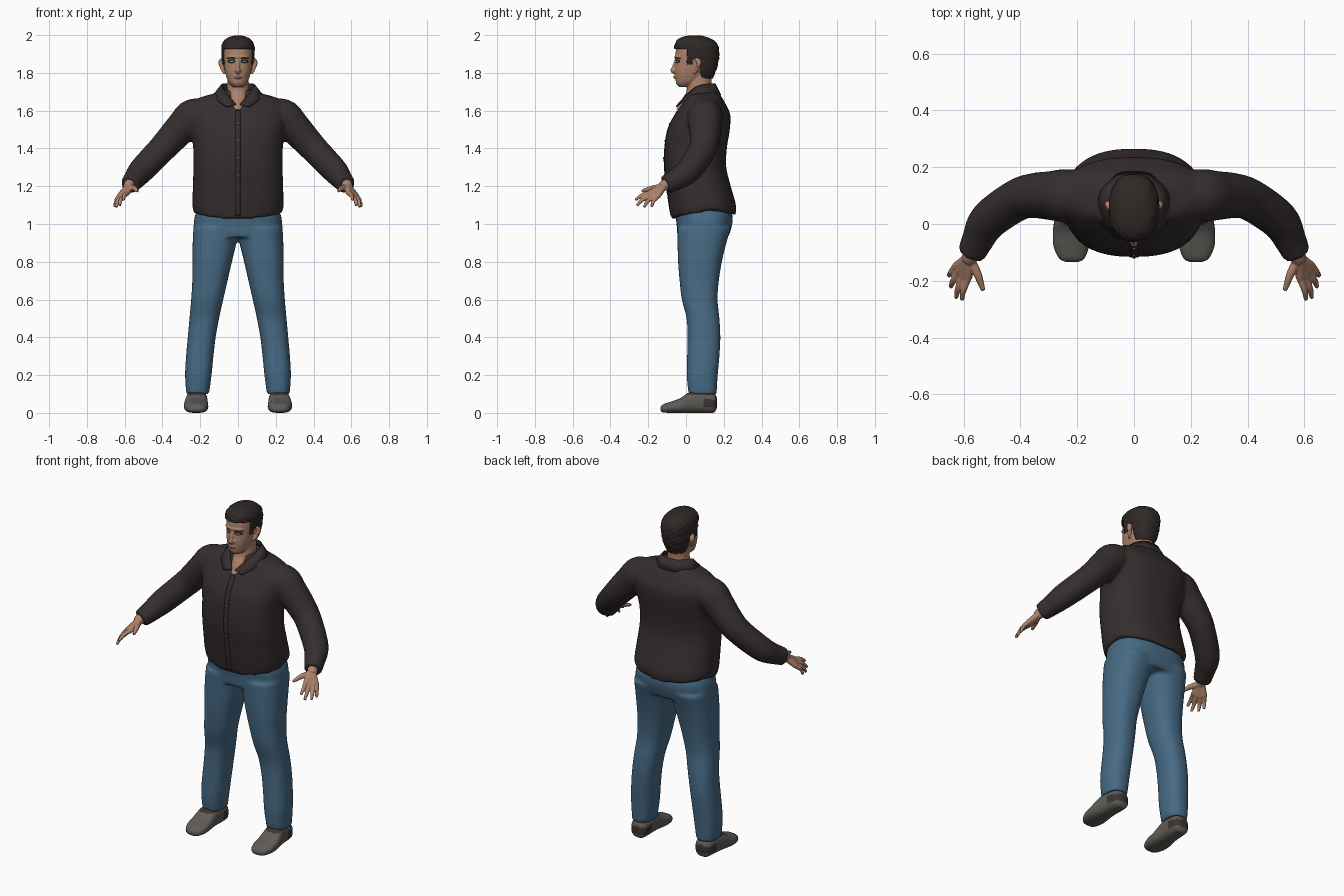
import bpy, bmesh, math
from mathutils import Vector

if "Cube" in bpy.data.objects:
    bpy.data.objects.remove(bpy.data.objects["Cube"])


def mat(name, r, g, b):
    m = bpy.data.materials.new(name)
    m.diffuse_color = (r, g, b, 1)
    m.use_nodes = True
    m.node_tree.nodes["Principled BSDF"].inputs["Base Color"].default_value = m.diffuse_color
    return m


SHIRT = mat("dark_shirt", .037, .027, .027)
DENIM = mat("blue_denim", .063, .145, .235)
SKIN = mat("skin", .42, .225, .145)
HAIR = mat("dark_hair", .028, .021, .019)
SHOE = mat("grey_shoe", .115, .107, .098)
SOCK = mat("dark_sock", .045, .035, .032)
LIPS = mat("lips", .27, .11, .085)
LID = mat("dark_eyelid", .022, .024, .02)
EYE = mat("eye_grey", .25, .27, .24)
BUTTON = mat("button", .16, .13, .13)


def spline(rows, k):
    """Catmull-Rom interpolation of rows of numbers."""
    out = []
    for i in range(len(rows) - 1):
        a, b, c, d = rows[max(i - 1, 0)], rows[i], rows[i + 1], rows[min(i + 2, len(rows) - 1)]
        for s in range(k):
            t = s / k
            out.append([.5 * (2 * q + (r - p) * t + (2 * p - 5 * q + 4 * r - w) * t * t
                              + (3 * q - p - 3 * r + w) * t ** 3) for p, q, r, w in zip(a, b, c, d)])
    return out + [list(rows[-1])]


def skin(bm, rings):
    rings = [[bm.verts.new(p) for p in r] for r in rings]
    n = len(rings[0])
    for a, b in zip(rings, rings[1:]):
        for i in range(n):
            bm.faces.new((a[i], a[(i + 1) % n], b[(i + 1) % n], b[i]))
    bm.faces.new(rings[0])
    bm.faces.new(rings[-1])


def oval(n, e):
    for i in range(n):
        c, s = math.cos(math.tau * i / n), math.sin(math.tau * i / n)
        yield math.copysign(abs(c) ** (2 / e), c), math.copysign(abs(s) ** (2 / e), s)


def stack(bm, rows, e=2.3, n=40, k=6):
    """Loft upwards; rows are z, x0, x1, y0, y1."""
    skin(bm, [[((a + b) / 2 + (b - a) / 2 * c, (f + g) / 2 + (g - f) / 2 * s, z)
               for c, s in oval(n, e)] for z, a, b, f, g in spline(rows, k)])


def sym(rows):
    return [(z, -r, r, f, g) for z, r, f, g in rows]


def tube(bm, rows, n=16, k=5, side=1):
    """Round tube; rows are x, y, z, radius."""
    pts = spline([(x * side, y, z, r) for x, y, z, r in rows], k)
    rings = []
    for i, p in enumerate(pts):
        d = (Vector(pts[min(i + 1, len(pts) - 1)][:3]) - Vector(pts[max(i - 1, 0)][:3])).normalized()
        u = d.cross(Vector((.3, .1, 1)) if abs(d.z) < .9 else Vector((0, 1, 0))).normalized()
        v = d.cross(u)
        rings.append([Vector(p[:3]) + (u * c + v * s) * p[3] for c, s in oval(n, 2)])
    skin(bm, rings)


def finish(name, bm, *mats):
    bmesh.ops.recalc_face_normals(bm, faces=bm.faces)
    me = bpy.data.meshes.new(name)
    bm.to_mesh(me)
    bm.free()
    ob = bpy.data.objects.new(name, me)
    bpy.context.collection.objects.link(ob)
    for m in mats:
        me.materials.append(m)
    me.shade_smooth()
    return ob


def fuse(name, bm, voxel, passes, *mats):
    """Merge overlapping solids into one smooth skin."""
    ob = finish(name, bm)
    r = ob.modifiers.new("merge", 'REMESH')
    r.mode, r.voxel_size = 'VOXEL', voxel
    s = ob.modifiers.new("soften", 'SMOOTH')
    s.factor, s.iterations = .5, passes
    me = bpy.data.meshes.new_from_object(ob.evaluated_get(bpy.context.evaluated_depsgraph_get()))
    ob.modifiers.clear()
    ob.data = me
    me.materials.clear()
    for m in mats:
        me.materials.append(m)
    me.shade_smooth()
    return ob


# shirt: torso with curved hem, and sleeves
TORSO = [(1.025, .235, -.077, .262), (1.1, .241, -.09, .264), (1.2, .239, -.103, .237),
         (1.3, .236, -.115, .213), (1.4, .237, -.113, .216), (1.5, .25, -.097, .232),
         (1.58, .26, -.058, .234), (1.635, .25, -.02, .21), (1.67, .2, 0, .19),
         (1.69, .13, .01, .178), (1.71, .095, .02, .165)]
bm = bmesh.new()
stack(bm, sym(TORSO), 2.4, 56)
for v in bm.verts:
    if v.co.z < 1.1:
        v.co.z += (1.1 - v.co.z) / .075 * (.03 * (v.co.x / .235) ** 2 + (.02 if v.co.y > .1 else 0))
for side in (1, -1):
    tube(bm, [(.15, .1, 1.575, .08), (.235, .1, 1.57, .094), (.29, .1, 1.52, .087), (.35, .1, 1.455, .08),
              (.41, .085, 1.39, .074), (.51, .015, 1.285, .069), (.55, -.055, 1.235, .057),
              (.574, -.107, 1.208, .05)], 28, side=side)
fuse("shirt", bm, .01, 5, SHIRT)

# shirt collar
top = [(0, .155, 1.745), (.05, .147, 1.745), (.083, .1, 1.742), (.088, .06, 1.732), (.062, .012, 1.695), (.01, -.045, 1.635)]
low = [(0, .186, 1.685), (.06, .177, 1.685), (.115, .13, 1.69), (.13, .07, 1.685), (.115, .0, 1.66), (.06, -.055, 1.622)]
bm = bmesh.new()
for side in (1, -1):
    edges = [[bm.verts.new((x * side, y, z)) for x, y, z in spline(e, 4)] for e in (top, low)]
    for i in range(len(edges[0]) - 1):
        bm.faces.new((edges[0][i], edges[0][i + 1], edges[1][i + 1], edges[1][i]))
bmesh.ops.remove_doubles(bm, verts=bm.verts, dist=.0005)
finish("collar", bm, SHIRT).modifiers.new("thickness", 'SOLIDIFY').thickness = .006

# button strip and buttons, following the shirt front
front = [(r[0], r[2]) for r in spline(TORSO, 6) if 1.035 < r[0] < 1.61]
bm = bmesh.new()
strip = [[bm.verts.new((x, y - .002, z)) for x in (-.014, .014)] for z, y in front]
for a, b in zip(strip, strip[1:]):
    bm.faces.new((a[0], a[1], b[1], b[0]))
finish("button_strip", bm, SHIRT).modifiers.new("thickness", 'SOLIDIFY').thickness = .003
bm = bmesh.new()
for z in (1.17, 1.26, 1.35, 1.44, 1.53):
    y = min(front, key=lambda p: abs(p[0] - z))[1] - .003
    tube(bm, [(0, y + .004, z, .006), (0, y - .002, z, .006)], 10, 1)
finish("buttons", bm, BUTTON)

# jeans
bm = bmesh.new()
stack(bm, sym([(.93, .236, -.045, .225), (1, .234, -.05, .245), (1.05, .226, -.055, .245), (1.1, .2, -.04, .22)]), 2.5, 48)
LEG = [(.1, .153, .274, .013, .162), (.2, .14, .28, .004, .168), (.3, .13, .275, .006, .177),
       (.4, .118, .266, .008, .182), (.5, .1, .257, .003, .177), (.6, .078, .248, -.022, .167),
       (.7, .055, .242, -.034, .174), (.8, .032, .242, -.042, .19), (.9, .008, .24, -.045, .214),
       (.98, -.01, .236, -.047, .238)]
for side in (1, -1):
    stack(bm, [(z, a * side, b * side, f, g) for z, a, b, f, g in LEG], 2.4)
fuse("jeans", bm, .01, 4, DENIM)

# shoes, dark at the ankle opening and heel patch
for side, label in ((1, "left"), (-1, "right")):
    rows = [(-.134, .218, .02, .012, .03), (-.122, .219, .044, .003, .045), (-.08, .221, .062, 0, .06),
            (-.03, .222, .064, 0, .078), (.01, .221, .06, 0, .105), (.05, .218, .056, 0, .12),
            (.12, .215, .052, 0, .115), (.152, .214, .044, .004, .1), (.164, .214, .02, .03, .08)]
    bm = bmesh.new()
    skin(bm, [[(side * (cx + r * c), y, (a + b) / 2 + (b - a) / 2 * s) for c, s in oval(32, 2.6)]
              for y, cx, r, a, b in spline(rows, 5)])
    for f in bm.faces:
        c = f.calc_center_median()
        f.material_index = int(c.z > .095 or (c.y > .1 and .03 < c.z < .07))
    finish(label + "_shoe", bm, SHOE, SOCK)

# hands: wrist, palm bones, fingers and thumb
for side, label in ((1, "left"), (-1, "right")):
    bm = bmesh.new()
    tube(bm, [(.55, -.06, 1.24, .03), (.575, -.11, 1.208, .029), (.585, -.13, 1.194, .025)], side=side)
    for k, tip in (((.585, -.19, 1.165), (.606, -.268, 1.127)), ((.603, -.185, 1.152), (.626, -.26, 1.098)),
                   ((.619, -.17, 1.147), (.645, -.222, 1.088)), ((.628, -.15, 1.147), (.652, -.182, 1.09))):
        w = Vector((.578, -.115, 1.203)).lerp(Vector(k), .15)
        tube(bm, [(*w, .018), (*k, .0155)], side=side, k=3)
        m = Vector(k).lerp(Vector(tip), .5) + Vector((.006, -.006, .004))
        tube(bm, [(*k, .0135), (*m, .011), (*tip, .0075)], side=side)
    tube(bm, [(.578, -.125, 1.195, .018), (.552, -.175, 1.19, .015), (.54, -.208, 1.182, .0115),
              (.531, -.234, 1.174, .008)], side=side)
    fuse(label + "_hand", bm, .004, 3, SKIN)

# head, with neck, nose, lips, brow and ears
bm = bmesh.new()
stack(bm, sym([(1.726, .026, -.038, .03), (1.745, .046, -.052, .06), (1.775, .06, -.056, .09),
               (1.81, .07, -.059, .115), (1.85, .076, -.056, .135), (1.9, .079, -.056, .15),
               (1.94, .072, -.047, .145), (1.975, .045, -.015, .11)]), 2.2)
stack(bm, sym([(1.605, .03, -.053, .1), (1.64, .052, -.034, .12), (1.67, .058, -.016, .135),
               (1.7, .06, .002, .138), (1.75, .057, .006, .135), (1.81, .056, .01, .14)]), 2)
tube(bm, [(0, -.05, 1.872, .009), (0, -.06, 1.84, .01), (0, -.071, 1.813, .012), (0, -.055, 1.804, .012)])
tube(bm, [(-.017, -.056, 1.812, .007), (0, -.062, 1.814, .009), (.017, -.056, 1.812, .007)])
tube(bm, [(-.024, -.047, 1.776, .005), (0, -.059, 1.778, .009), (.024, -.047, 1.776, .005)])
tube(bm, [(-.055, -.03, 1.884, .008), (-.025, -.049, 1.884, .01), (.025, -.049, 1.884, .01), (.055, -.03, 1.884, .008)])
for side in (1, -1):
    tube(bm, [(.072, .045, 1.797, .007), (.083, .06, 1.825, .011), (.09, .068, 1.857, .014),
              (.08, .052, 1.876, .008)], side=side)
head = fuse("head", bm, .0035, 4, SKIN, LID, EYE, LIPS)
for p in head.data.polygons:
    x, y, z = abs(p.center.x), p.center.y, p.center.z
    if y < 0 and z > 1.75:
        if ((x - .034) / .01) ** 2 + ((z - 1.86) / .0035) ** 2 < 1:
            p.material_index = 2
        elif ((x - .034) / .022) ** 2 + ((z - 1.861) / .01) ** 2 < 1:
            p.material_index = 1
        elif .014 < x < .058 and abs(z - 1.878 - .12 * (x - .014) * (x < .045)) < .0045:
            p.material_index = 1
        elif (x / .026) ** 2 + ((z - 1.777) / .009) ** 2 < 1:
            p.material_index = 3

# hair cap, sunk into the head below the hairline
bm = bmesh.new()
stack(bm, sym([(1.765, .05, .0, .138), (1.8, .071, -.03, .155), (1.84, .081, -.05, .168),
               (1.88, .086, -.058, .175), (1.92, .088, -.062, .176), (1.95, .085, -.06, .167),
               (1.975, .07, -.046, .143), (1.99, .046, -.02, .11), (1.999, .012, .02, .075)]), 2.3, 96, 8)
for v in bm.verts:
    x, y, z = v.co
    line = 1.928 if y < .002 else 1.845 if y < .035 else 1.875 if y < .082 else 1.77
    if z < line:
        v.co.x, v.co.y = x * .8, .06 + (y - .06) * .8
    else:
        w = 1 + .018 * math.sin(70 * y + 160 * z) * math.sin(95 * x + 60 * z)
        v.co.x, v.co.y = x * w, .06 + (y - .06) * w
finish("hair", bm, HAIR)
